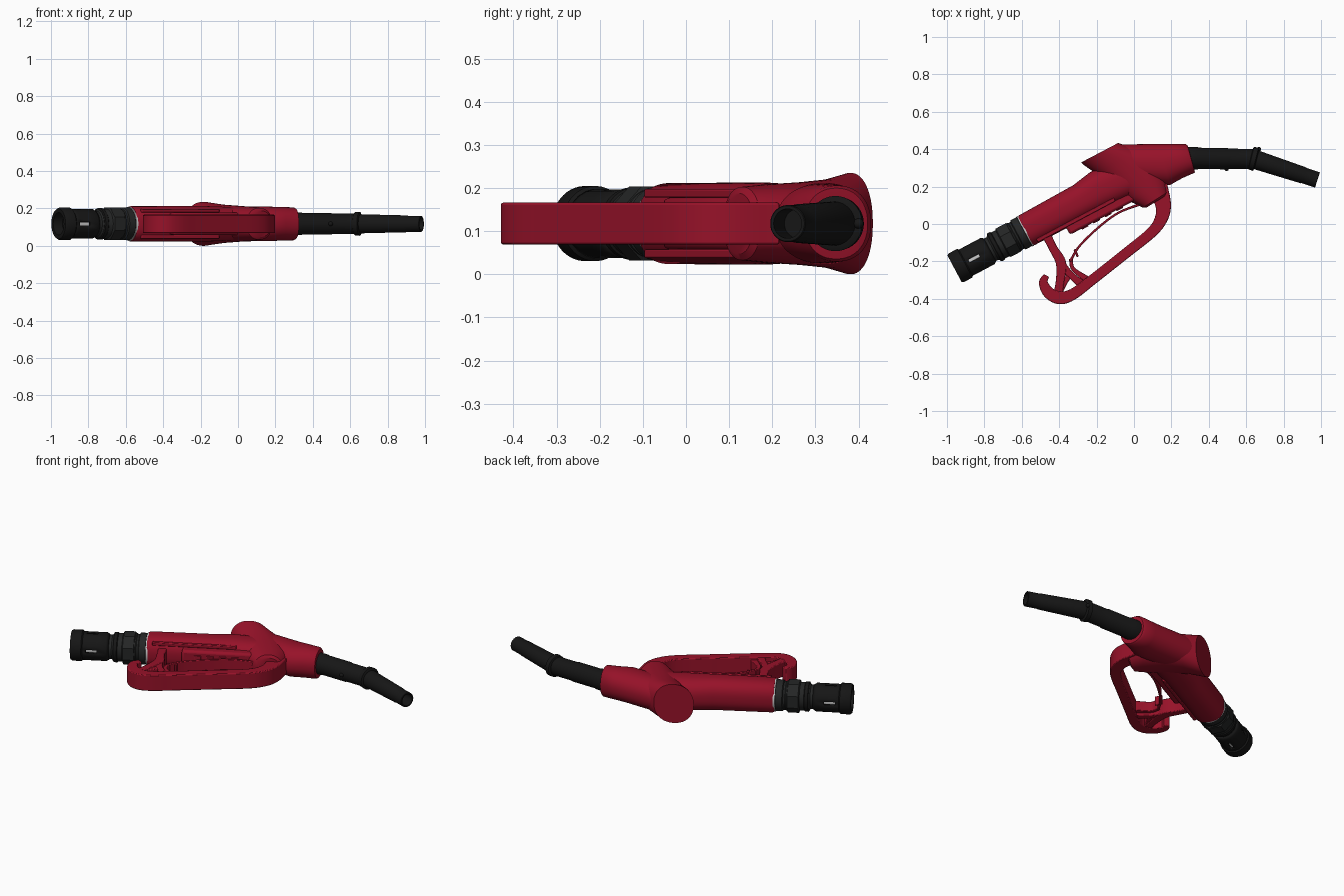
import bpy, bmesh, math
from mathutils import Vector

if "Cube" in bpy.data.objects:
    bpy.data.objects.remove(bpy.data.objects["Cube"])

ZC = 0.1175                                   # mid plane of the nozzle
A = math.radians(28)
U = Vector((math.cos(A), math.sin(A), 0))     # along the handle
V = Vector((-U.y, U.x, 0))                    # across the handle
H0 = Vector((-0.58, -0.037, ZC))              # handle / coupling junction


def material(name, rgb):
    m = bpy.data.materials.new(name)
    m.diffuse_color = (*rgb, 1)
    m.use_nodes = True
    m.node_tree.nodes["Principled BSDF"].inputs["Base Color"].default_value = m.diffuse_color
    return m


RED = material("red", (0.31, 0.006, 0.022))
BLACK = material("black", (0.008, 0.008, 0.008))
DARK = material("dark_grey", (0.018, 0.019, 0.019))
SILVER = material("silver", (0.6, 0.6, 0.6))


def finish(name, bm, mat, bevel=0, angle=35):
    bmesh.ops.recalc_face_normals(bm, faces=bm.faces)
    me = bpy.data.meshes.new(name)
    bm.to_mesh(me)
    bm.free()
    ob = bpy.data.objects.new(name, me)
    bpy.context.collection.objects.link(ob)
    me.materials.append(mat)
    if bevel:
        b = ob.modifiers.new("bevel", 'BEVEL')
        b.width, b.segments, b.limit_method = bevel, 2, 'ANGLE'
    bpy.ops.object.select_all(action='DESELECT')
    ob.select_set(True)
    bpy.context.view_layer.objects.active = ob
    bpy.ops.object.shade_smooth_by_angle(angle=math.radians(angle))
    return ob


def rings_mesh(sections, n, e=2.0, cap=True):
    """Sections are (centre, in-plane half vector, z half size)."""
    bm = bmesh.new()
    rings = []
    power = lambda c: math.copysign(abs(c) ** (2 / e), c)
    for c, h, hz in sections:
        ring = []
        for i in range(n):
            t = 2 * math.pi * (i + 0.5) / n
            ring.append(bm.verts.new(c + h * power(math.cos(t))
                                     + Vector((0, 0, hz * power(math.sin(t))))))
        rings.append(ring)
    for a, b in zip(rings, rings[1:]):
        for i in range(n):
            j = (i + 1) % n
            bm.faces.new((a[i], a[j], b[j], b[i]))
    if cap:
        bm.faces.new(rings[0])
        bm.faces.new(rings[-1])
    return bm


def body_part(name, secs, e=2.2):
    s = [(Vector((x, y, ZC)), Vector((hx, hy, 0)), hz) for x, y, hx, hy, hz in secs]
    return finish(name, rings_mesh(s, 64, e), RED)


def lathe_secs(p0, d, prof):
    perp = Vector((-d.y, d.x, 0))
    return [(p0 + d * s, perp * r, r) for s, r in prof]


def lathe(name, p0, d, prof, mat, n=48):
    return finish(name, rings_mesh(lathe_secs(p0, d, prof), n), mat)


def smooth_path(pts, steps=8):
    """Catmull-Rom through (x, y, width) points."""
    P = [Vector(p) for p in pts]
    P = [2 * P[0] - P[1]] + P + [2 * P[-1] - P[-2]]
    out = []
    for a, b, c, d in zip(P, P[1:], P[2:], P[3:]):
        for k in range(steps):
            t = k / steps
            out.append(0.5 * (2 * b + (c - a) * t + (2 * a - 5 * b + 4 * c - d) * t * t
                              + (3 * b - a - 3 * c + d) * t ** 3))
    return out + [P[-2]]


def ribbon(name, pts, depth, bevel=0.005):
    """Flat bar following an xy path, with varying width."""
    path = smooth_path(pts)
    bm = bmesh.new()
    rows = []
    for i, p in enumerate(path):
        t = path[min(i + 1, len(path) - 1)] - path[max(i - 1, 0)]
        nrm = Vector((-t.y, t.x)).normalized() * p.z / 2
        rows.append([bm.verts.new((p.x + k * nrm.x, p.y + k * nrm.y, ZC + z * depth / 2))
                     for k, z in ((1, 1), (1, -1), (-1, -1), (-1, 1))])
    for a, b in zip(rows, rows[1:]):
        for i in range(4):
            j = (i + 1) % 4
            bm.faces.new((a[i], a[j], b[j], b[i]))
    bm.faces.new(rows[0])
    bm.faces.new(rows[-1])
    return finish(name, bm, RED, bevel)


def handle_box(name, s, v, z, mat, bevel=0.008):
    """Box in handle coordinates, given (min, max) ranges."""
    bm = bmesh.new()
    bmesh.ops.create_cube(bm, size=1)
    mid = lambda r: (r[0] + r[1]) / 2
    for q in bm.verts:
        q.co = (H0 + U * (mid(s) + q.co.x * (s[1] - s[0])) + V * (mid(v) + q.co.y * (v[1] - v[0]))
                + Vector((0, 0, mid(z) + q.co.z * (z[1] - z[0]))))
    return finish(name, bm, mat, bevel)


# Main valve body: flared round cap tapering down to the guard
body_part("valve_body", [
    (-0.184, 0.381, 0.099, 0.052, 0.1175), (-0.165, 0.370, 0.102, 0.056, 0.114),
    (-0.09, 0.335, 0.105, 0.07, 0.103), (0.0, 0.27, 0.11, 0.085, 0.096),
    (0.07, 0.19, 0.1, 0.065, 0.091), (0.115, 0.13, 0.068, 0.043, 0.085),
    (0.122, 0.122, 0.055, 0.034, 0.07)])
# Nose that holds the spout
body_part("spout_socket", [
    (-0.07, 0.34, -0.03, 0.085, 0.085), (0.02, 0.32, -0.04, 0.106, 0.094),
    (0.16, 0.318, -0.032, 0.11, 0.092), (0.23, 0.336, -0.026, 0.092, 0.09),
    (0.295, 0.35, -0.022, 0.079, 0.088), (0.306, 0.348, -0.02, 0.073, 0.082),
    (0.307, 0.348, -0.016, 0.06, 0.066)])
# Handle grip
grip = [(0, 0, .086, .089), (.01, 0, .09, .094), (.34, .003, .093, .095),
        (.45, .01, .105, .095), (.62, 0, .108, .09)]
finish("handle_grip", rings_mesh([(H0 + U * s + V * v, V * hv, hz) for s, v, hv, hz in grip],
                                 64, 2.5), RED)
# Lever housing under the grip, with side rails and small teeth
handle_box("lever_housing", (0.2, 0.6), (-0.13, -0.05), (-0.06, 0.06), RED, 0.014)
for side in (-1, 1):
    handle_box("grip_rail", (0.03, 0.5), (-0.085, -0.065), (side * 0.07 - 0.01, side * 0.07 + 0.01), RED, 0.004)
for i in range(4):
    handle_box("housing_tooth", (0.27 + i * 0.07, 0.31 + i * 0.07), (-0.136, -0.12), (-0.035, 0.035), RED, 0.003)

# Hand guard ending in a hook
ribbon("hand_guard", [
    (0.125, 0.2, 0.11), (0.155, 0.107, 0.085), (0.148, 0.035, 0.07), (0.096, -0.043, 0.058),
    (-0.048, -0.16, 0.055), (-0.225, -0.30, 0.055), (-0.326, -0.375, 0.06),
    (-0.396, -0.395, 0.068), (-0.455, -0.368, 0.062), (-0.484, -0.315, 0.048),
    (-0.468, -0.275, 0.03)], 0.097)
# Guard struts
ribbon("guard_strut", [(-0.475, -0.045, 0.05), (-0.432, -0.13, 0.045), (-0.39, -0.21, 0.055),
                       (-0.396, -0.31, 0.045), (-0.41, -0.39, 0.05)], 0.092)
ribbon("brace_strut", [(-0.392, -0.215, 0.05), (-0.335, -0.275, 0.035), (-0.265, -0.335, 0.05)], 0.088)
ribbon("cross_strut", [(-0.34, -0.265, 0.03), (-0.375, -0.32, 0.03), (-0.405, -0.375, 0.04)], 0.084)
ribbon("latch_arc", [(-0.338, -0.185, 0.02), (-0.325, -0.24, 0.022), (-0.25, -0.297, 0.035)], 0.06, 0.003)
# Trigger lever
ribbon("trigger", [(-0.342, -0.2, 0.014), (-0.289, -0.115, 0.012), (-0.18, -0.01, 0.012),
                   (-0.075, 0.064, 0.012), (0.06, 0.115, 0.014)], 0.065, 0.003)
ribbon("trigger_tab", [(-0.318, -0.135, 0.012), (-0.3, -0.175, 0.012)], 0.055, 0.003)

# Spout: straight barrel, elbow collar, angled tip
S0, SD = Vector((0.26, 0.352, ZC)), Vector((1, -0.012, 0)).normalized()
lathe("spout_barrel", S0, SD, [(0, .06), (.08, .06), (.085, .057), (.24, .057), (.245, .054),
                               (.37, .054), (.4, .045)], BLACK)
T0, TD = Vector((0.62, 0.354, ZC)), Vector((0.95, -0.312, 0)).normalized()
lathe("elbow_collar", Vector((0.635, 0.35, ZC)), Vector((0.97, -0.24, 0)).normalized(),
      [(-.012, .053), (-.008, .062), (.016, .064), (.022, .052)], BLACK)
lathe("spout_tip", T0, TD, [(0, .05), (.04, .051), (.3, .045), (.305, .043), (.378, .043),
                            (.38, .041), (.38, .034), (.3, .034)], BLACK)
for x, y in ((0.668, 0.4), (0.495, 0.295)):
    bm = bmesh.new()
    bmesh.ops.create_uvsphere(bm, u_segments=16, v_segments=10, radius=0.012)
    bmesh.ops.translate(bm, vec=(x, y, ZC), verts=bm.verts)
    finish("spout_stud", bm, BLACK)

# Hose coupling behind the handle
D = -U
lathe("washer_ring", H0, D, [(-.005, .084), (-.005, .091), (.006, .091), (.006, .084)], SILVER)
lathe("swivel_body", H0, D, [(0, .08), (.008, .088), (.045, .088), (.05, .08), (.06, .08), (.065, .084),
                             (.13, .084), (.14, .079), (.19, .079), (.2, .068), (.26, .068)], DARK)
lathe("swivel_nut", H0, D, [(.068, .084), (.074, .093), (.135, .093), (.141, .084)], DARK, 8)
lathe("swivel_lip", H0, D, [(.165, .078), (.17, .084), (.188, .084), (.193, .078)], BLACK)
lathe("inner_core", H0, D, [(.2, .064), (.37, .064)], SILVER)
# Outer sleeve with four windows showing the core
sleeve = rings_mesh(lathe_secs(H0, D, [(.215, .07), (.23, .08), (.28, .08), (.342, .08), (.375, .08)]),
                    24, cap=False)
holes = []
for f in sleeve.faces:
    p = f.calc_center_median() - H0
    a = math.degrees(math.atan2(p.z, p.dot(V))) % 90
    if .28 < p.dot(D) < .342 and (a < 14 or a > 76):
        holes.append(f)
bmesh.ops.delete(sleeve, geom=holes, context='FACES')
ob = finish("coupling_sleeve", sleeve, BLACK)
mod = ob.modifiers.new("thickness", 'SOLIDIFY')
mod.thickness, mod.offset = 0.012, -1
lathe("end_collar", H0, D, [(.36, .078), (.368, .087), (.42, .087), (.43, .081), (.43, .06), (.375, .058)], BLACK)
